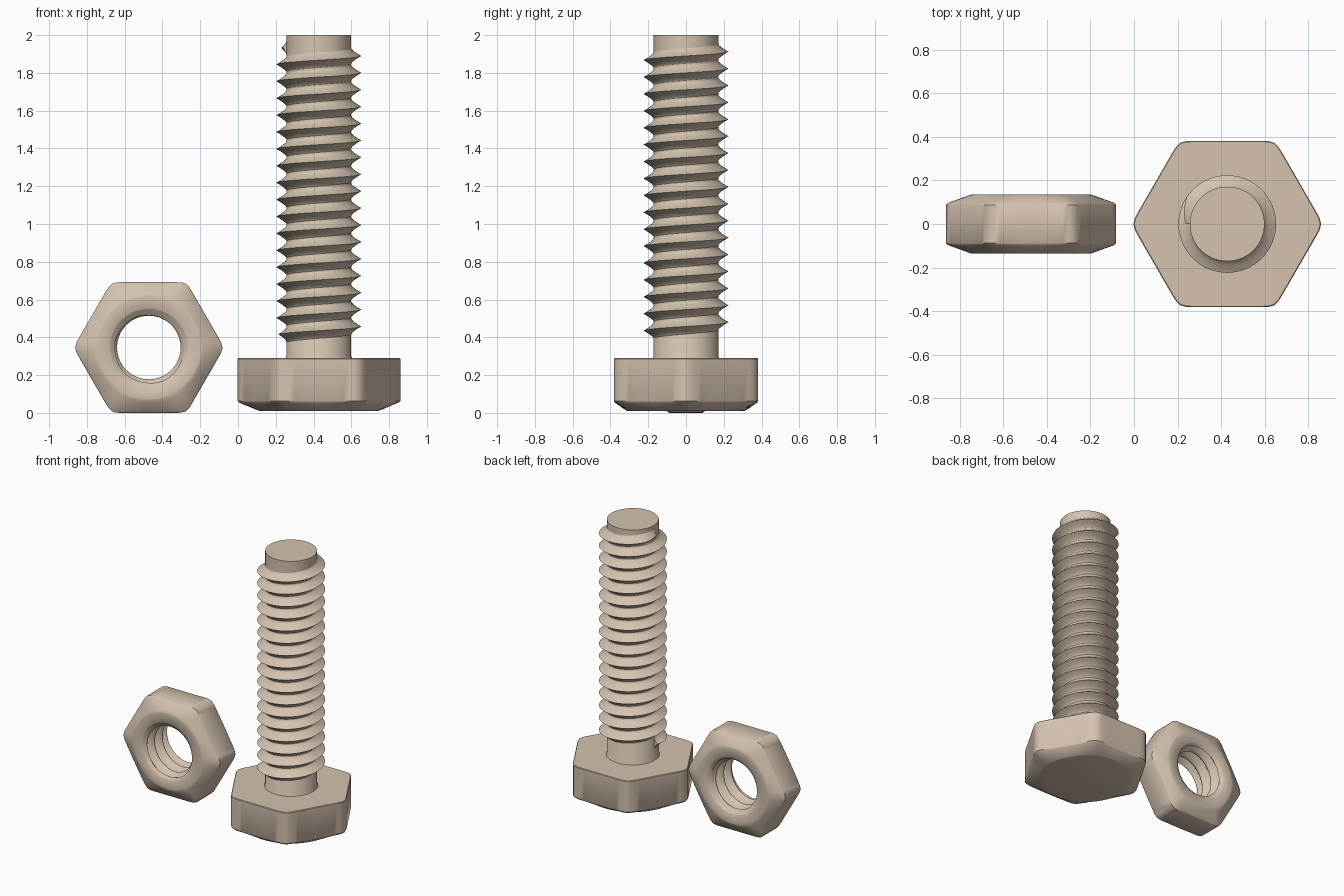
import bpy, bmesh, math
from math import pi, cos, sin

if "Cube" in bpy.data.objects:
    bpy.data.objects.remove(bpy.data.objects["Cube"])

SEG = 96        # steps around each part
PITCH = 0.0895  # thread pitch

mat = bpy.data.materials.new("warm beige")
mat.diffuse_color = (0.66, 0.54, 0.43, 1)
mat.use_nodes = True
mat.node_tree.nodes["Principled BSDF"].inputs["Base Color"].default_value = mat.diffuse_color


def hex_radius(apothem, t):
    """Hexagon with softly rounded corners, corners on +-x."""
    s = sum(max(0.0, cos(t - pi / 6 - k * pi / 3)) ** 30 for k in range(6))
    return apothem * s ** (-1 / 30)


def crest(u):
    """Thread height 0..1 with sharp crest and hollow root."""
    return (1 - 2 * abs(u - math.floor(u) - 0.5)) ** 1.5


def finish(bm, name, loc, angle=35):
    bmesh.ops.remove_doubles(bm, verts=bm.verts, dist=1e-5)
    bmesh.ops.recalc_face_normals(bm, faces=bm.faces)
    me = bpy.data.meshes.new(name)
    bm.to_mesh(me)
    bm.free()
    me.materials.append(mat)
    ob = bpy.data.objects.new(name, me)
    bpy.context.collection.objects.link(ob)
    ob.location = loc
    bpy.ops.object.select_all(action='DESELECT')
    ob.select_set(True)
    bpy.context.view_layer.objects.active = ob
    bpy.ops.object.shade_smooth_by_angle(angle=math.radians(angle))
    return ob


def skin(bm, rows, wrap):
    """Join rows of points with quads."""
    vs = [[bm.verts.new(p) for p in r] for r in rows]
    n = len(vs[0])
    for a, b in zip(vs, vs[1:]):
        for i in range(n if wrap else n - 1):
            j = (i + 1) % n
            bm.faces.new((a[i], a[j], b[j], b[i]))
    return vs


def ring(z, radius):
    pts = []
    for i in range(SEG):
        t = 2 * pi * i / SEG
        r = radius(t) if callable(radius) else radius
        pts.append((r * cos(t), r * sin(t), z))
    return pts


def blend(apothem, circle, f):
    """Outline between hexagon (f=0) and circle (f=1)."""
    return lambda t: hex_radius(apothem, t) * (1 - f) + circle * f


# bolt head: chamfered below, flat on top
bm = bmesh.new()
A = 0.382
rows = [ring(0.01, 0.31), ring(0.013, blend(A, 0.31, 0.9)),
        ring(0.054, blend(A, 0.31, 0.08)), ring(0.064, blend(A, 0.31, 0)),
        ring(0.286, blend(A, 0.31, 0)), ring(0.29, blend(A - 0.004, 0.31, 0))]
vs = skin(bm, rows, True)
bm.faces.new(vs[0])
bm.faces.new(vs[-1])
finish(bm, "bolt_head", (0.428, 0, 0))

# bolt shank: plain core
bm = bmesh.new()
vs = skin(bm, [ring(0.28, 0.178), ring(0.292, 0.176), ring(0.3, 0.171),
               ring(2.0, 0.171)], True)
bm.faces.new(vs[0])
bm.faces.new(vs[-1])
finish(bm, "bolt_shank", (0.428, 0, 0))

# bolt thread: profile swept along a right-handed helix starting at -x
bm = bmesh.new()
TURNS, STEP, N = 17, 64, 12
rows = []
for i in range(TURNS * STEP + 1):
    t = pi + 2 * pi * i / STEP
    fade = min(1, 0.5 + i / 5, 0.4 + (TURNS * STEP - i) / 10)
    row = []
    for j in range(N + 1):
        u = j / N
        r = 0.169 + 0.055 * fade * crest(u)
        z = 0.413 + PITCH * (u - 0.5 + i / STEP)
        row.append((r * cos(t), r * sin(t), z))
    rows.append(row)
vs = skin(bm, rows, False)
bm.faces.new(vs[0])
bm.faces.new(vs[-1])
finish(bm, "bolt_thread", (0.428, 0, 0), 50)

# nut: hexagon chamfered on both sides, threaded bore
bm = bmesh.new()
A, H, C = 0.346, 0.135, 0.275
half = [(0.088, 0), (0.097, 0.08), (0.128, 0.82), (H - 0.001, 0.95), (H, 1.05)]
rows = [ring(-z, blend(A, C, f)) for z, f in reversed(half)]
rows += [ring(z, blend(A, C, f)) for z, f in half]
M = 66
for k in range(M + 1):
    z = H - 2 * H * k / M
    cone = 0.207 - 1.3 * (H - abs(z))
    rows.append(ring(z, lambda t: max(
        cone, 0.168 + 0.045 * crest(z / PITCH - t / (2 * pi)) * min(1, (H - abs(z)) / 0.03))))
rows.append(rows[0])
skin(bm, rows, True)
nut = finish(bm, "nut", (-0.472, 0, 0.346), 40)
nut.rotation_euler = (pi / 2, 0, 0)
